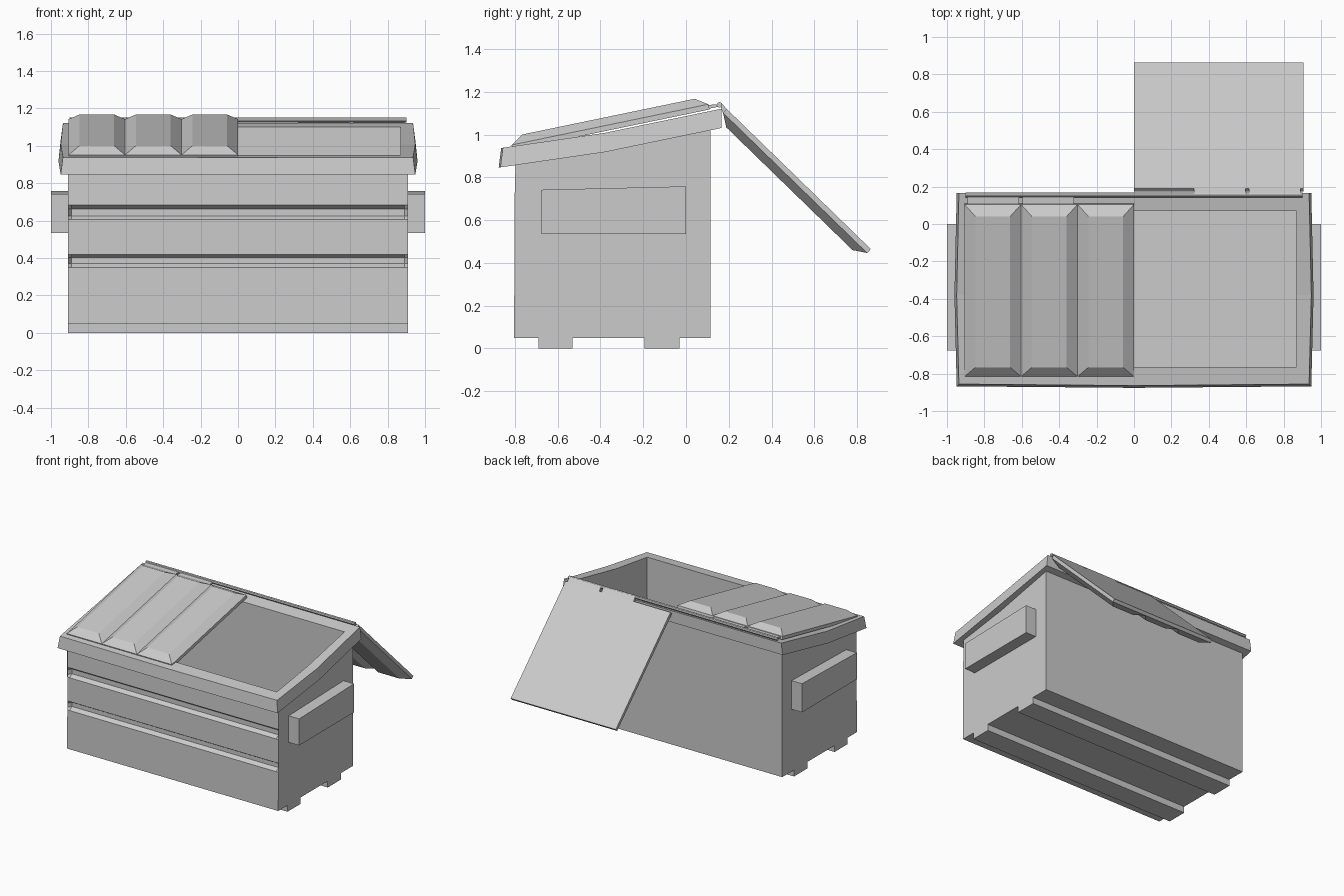
import bpy, bmesh, math
from mathutils import Matrix, Vector

cube = bpy.data.objects.get("Cube")
if cube:
    bpy.data.objects.remove(cube, do_unlink=True)

grey = bpy.data.materials.new("plain_grey")
grey.use_nodes = True
grey.diffuse_color = (0.6, 0.6, 0.6, 1)
grey.node_tree.nodes["Principled BSDF"].inputs["Base Color"].default_value = (0.6, 0.6, 0.6, 1)


def finish(name, bm):
    bmesh.ops.recalc_face_normals(bm, faces=bm.faces)
    mesh = bpy.data.meshes.new(name)
    bm.to_mesh(mesh)
    bm.free()
    mesh.materials.append(grey)
    obj = bpy.data.objects.new(name, mesh)
    bpy.context.collection.objects.link(obj)
    return obj


def loft(name, rings, closed=False):
    """Skin a stack of matching rings; cap the ends or join last to first."""
    bm = bmesh.new()
    loops = [[bm.verts.new(p) for p in ring] for ring in rings]
    pairs = list(zip(loops, loops[1:]))
    if closed:
        pairs.append((loops[-1], loops[0]))
    else:
        bm.faces.new(loops[0])
        bm.faces.new(loops[-1])
    for a, b in pairs:
        for i in range(len(a)):
            j = (i + 1) % len(a)
            bm.faces.new((a[i], a[j], b[j], b[i]))
    return finish(name, bm)


def extrude_x(name, profile, x0, x1):
    """Prism along x from a (y, z) profile."""
    return loft(name, [[(x, y, z) for y, z in profile] for x in (x0, x1)])


def box(name, x0, x1, y0, y1, z0, z1):
    return extrude_x(name, [(y0, z0), (y1, z0), (y1, z1), (y0, z1)], x0, x1)


MID = -0.38


def slope(lift=0.0):
    """Height of the bent, sloping opening at depth y."""
    def z(y):
        if y < MID:
            return 0.848 + lift + (y + 0.86) * 0.146
        return 0.918 + lift + (y - MID) * 0.207
    return z


def ring(hx, front, back, z, groove=0.0, side_bulge=0.0, front_bulge=0.0):
    """Ten-point rectangle; groove pushes in the front, bulges push out."""
    hz = z if callable(z) else (lambda y: z)
    inner = hx - 0.02
    flat = [(-hx, front), (-inner, front + groove), (0, front + groove - front_bulge),
            (inner, front + groove), (hx, front), (hx + side_bulge, MID),
            (hx, back), (0, back), (-hx, back), (-hx - side_bulge, MID)]
    return [(x, y, hz(y)) for x, y in flat]


# Hollow body with two pressed grooves across the front
rings = [ring(0.91, -0.805, 0.115, 0.05)]
for base, flat_low, flat_high, top in ((0.35, 0.37, 0.402, 0.42), (0.605, 0.625, 0.662, 0.683)):
    rings += [ring(0.91, -0.802, 0.115, base),
              ring(0.91, -0.802, 0.115, flat_low, 0.03),
              ring(0.91, -0.802, 0.115, flat_high, 0.03),
              ring(0.91, -0.802, 0.115, top)]
rings += [ring(0.91, -0.797, 0.115, slope()),
          ring(0.87, -0.765, 0.07, slope()),
          ring(0.87, -0.765, 0.07, 0.08)]
loft("body", rings)

# Overhanging rim around the opening
loft("rim", [ring(0.87, -0.765, 0.07, slope()),
             ring(0.948, -0.868, 0.165, slope(), side_bulge=0.012, front_bulge=0.008),
             ring(0.936, -0.856, 0.165, slope(0.09), side_bulge=0.012, front_bulge=0.008),
             ring(0.87, -0.765, 0.07, slope(0.09))], closed=True)

# Skids under the floor
for name, y0, y1 in (("front_skid", -0.69, -0.53), ("back_skid", -0.195, -0.03)):
    box(name, -0.91, 0.91, y0, y1, 0, 0.05)

# Lifting pockets on both ends
for name, s in (("left_pocket", 1), ("right_pocket", -1)):
    extrude_x(name, [(-0.675, 0.535), (0, 0.535), (0, 0.758), (-0.675, 0.742)], s * 0.91, s)


def lid(name, x0, hinge_y, hinge_z, angle):
    """Flat panel with three raised ribs; local y runs away from the hinge."""
    length, width, rise, thick, bevel = 0.94, 0.302, 0.038, 0.025, 0.058
    bm = bmesh.new()
    span = 3 * width
    plate = bmesh.ops.create_cube(bm, size=1)["verts"]
    for v in plate:
        v.co = Vector(((v.co.x + 0.5) * span, (v.co.y + 0.5) * length, (v.co.z - 0.5) * thick))
    top = [f for f in bm.faces if f.calc_center_median().z > -thick / 4]
    bmesh.ops.delete(bm, geom=top, context='FACES')
    for i in range(3):
        def rect(inset, z):
            a, b = i * width + inset, (i + 1) * width - inset
            return [bm.verts.new((x, y, z)) for x, y in
                    ((a, inset), (b, inset), (b, length - inset), (a, length - inset))]
        low, high = rect(0, 0), rect(bevel, rise)
        bm.faces.new(high)
        for k in range(4):
            n = (k + 1) % 4
            bm.faces.new((low[k], low[n], high[n], high[k]))
    bmesh.ops.remove_doubles(bm, verts=bm.verts, dist=0.0005)
    # Local axes: y follows the given direction, z is the ribbed side
    c, s = math.cos(angle), math.sin(angle)
    frame = Matrix(((1, 0, 0, x0), (0, c, s, hinge_y), (0, s, -c, hinge_z), (0, 0, 0, 1)))
    bm.transform(frame)
    return finish(name, bm)


# Closed lid on the right, open lid hanging behind on the left
lid("closed_lid", -0.906, 0.105, 1.142, math.radians(191.7))
lid("open_lid", 0, 0.173, 1.102, math.radians(-44.2))

# Hinge rod along the back edge
rod = [(0.156 + 0.013 * math.cos(math.tau * k / 8), 1.139 + 0.013 * math.sin(math.tau * k / 8))
       for k in range(8)]
extrude_x("hinge_rod", rod, -0.9, 0.9)

# Hinge straps joining the lids to the rod
for k, x in enumerate((-0.89, -0.595)):
    extrude_x(f"closed_lid_strap_{k + 1}",
              [(0.1, 1.12), (0.15, 1.13), (0.15, 1.142), (0.1, 1.138)], x, x + 0.275)
for k, x in enumerate((0.32, 0.615)):
    extrude_x(f"open_lid_strap_{k + 1}",
              [(0.16, 1.135), (0.175, 1.095), (0.195, 1.115), (0.165, 1.148)], x, x + 0.275)
